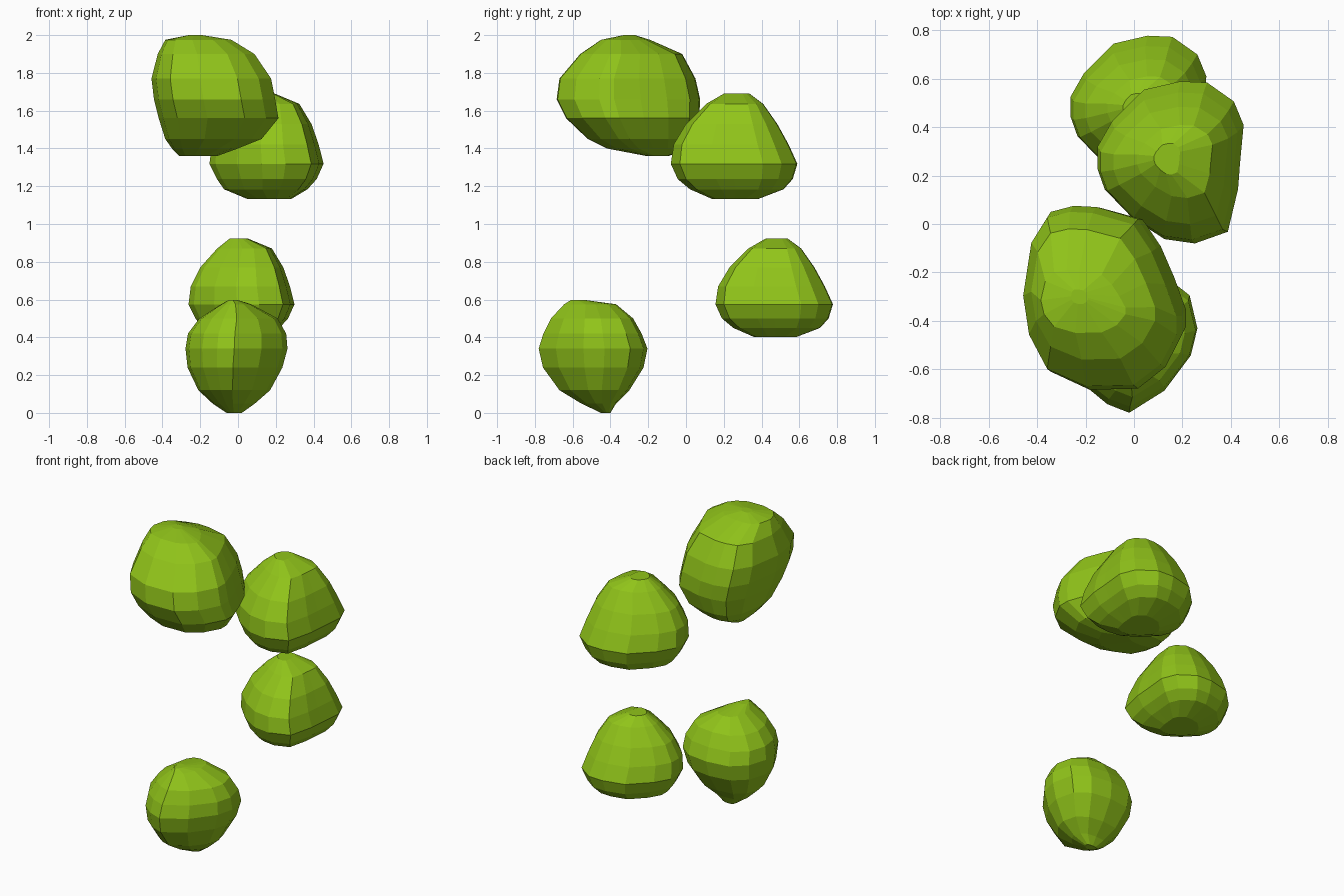
import bpy, bmesh
from mathutils import Vector

green = bpy.data.materials.new("leaf_green")
green.diffuse_color = (0.28, 0.55, 0.01, 1)


def clump(name, outline, rings, scale=1.0, old=(0, 0, 0), new=(0, 0, 0)):
    """Loft a plan outline through rings of (z, x min, x max, y min, y max)."""
    xs, ys = [p[0] for p in outline], [p[1] for p in outline]
    unit = [((x - min(xs)) / (max(xs) - min(xs)), (y - min(ys)) / (max(ys) - min(ys)))
            for x, y in outline]
    bm = bmesh.new()
    loops = []
    for z, x0, x1, y0, y1 in rings:
        loops.append([bm.verts.new((Vector((x0 + u * (x1 - x0), y0 + v * (y1 - y0), z))
                                    - Vector(old)) * scale + Vector(new)) for u, v in unit])
    n = len(unit)
    for a, b in zip(loops, loops[1:]):
        for i in range(n):
            j = (i + 1) % n
            bm.faces.new((a[i], a[j], b[j], b[i]))
    bm.faces.new(loops[0])
    bm.faces.new(loops[-1])
    bmesh.ops.recalc_face_normals(bm, faces=bm.faces)
    mesh = bpy.data.meshes.new(name)
    bm.to_mesh(mesh)
    bm.free()
    mesh.materials.append(green)
    obj = bpy.data.objects.new(name, mesh)
    bpy.context.collection.objects.link(obj)
    return obj


# Large top clump, stretched front to back
clump("top_foliage",
      [(-.35, .06), (-.25, .085), (-.15, .08), (.03, .03), (.11, -.09), (.17, -.23),
       (.22, -.37), (.22, -.45), (.15, -.58), (.03, -.67), (-.18, -.675), (-.35, -.6),
       (-.43, -.45), (-.456, -.28), (-.42, -.05)],
      [(2.0, -.26, -.19, -.33, -.27), (1.975, -.385, -.035, -.45, -.19),
       (1.90, -.425, .087, -.56, -.02), (1.77, -.458, .175, -.67, .05),
       (1.66, -.445, .197, -.685, .075), (1.56, -.42, .214, -.635, .07),
       (1.45, -.385, .125, -.52, .035), (1.40, -.35, .0, -.42, .0),
       (1.36, -.31, -.11, -.21, -.09)])

# Two matching rear clumps, the upper one slightly larger
rear_outline = [(-.15, .32), (-.15, .23), (-.12, .145), (-.005, .025), (.125, -.06),
                (.25, -.078), (.385, -.03), (.427, .145), (.435, .25), (.45, .41),
                (.41, .507), (.30, .585), (.19, .59), (.04, .555), (-.09, .425)]
rear_rings = [(.922, -.045, .055, .42, .54), (.87, -.11, .18, .33, .61),
              (.77, -.2, .24, .23, .68), (.67, -.25, .275, .17, .735),
              (.575, -.262, .299, .156, .778), (.50, -.225, .265, .19, .755),
              (.45, -.19, .22, .25, .71), (.402, -.075, .14, .36, .585)]
clump("lower_rear_foliage", rear_outline, rear_rings)
clump("upper_rear_foliage", rear_outline, rear_rings, 1.077,
      (.02, .465, .66), (.1525, .2525, 1.41))

# Low front clump, narrowing towards the ground
clump("front_foliage",
      [(.23, -.29), (.262, -.425), (.235, -.535), (.125, -.68), (-.02, -.77),
       (-.11, -.735), (-.19, -.67), (-.26, -.54), (-.278, -.42), (-.24, -.3),
       (-.15, -.22), (0, -.2), (.14, -.22)],
      [(.597, -.05, .0, -.61, -.53), (.575, -.09, .07, -.645, -.37),
       (.50, -.205, .21, -.715, -.28), (.42, -.265, .255, -.755, -.235),
       (.34, -.278, .262, -.78, -.204), (.24, -.267, .235, -.757, -.225),
       (.12, -.21, .17, -.67, -.30), (.05, -.135, .09, -.555, -.37),
       (.0, -.06, .02, -.45, -.40)])
